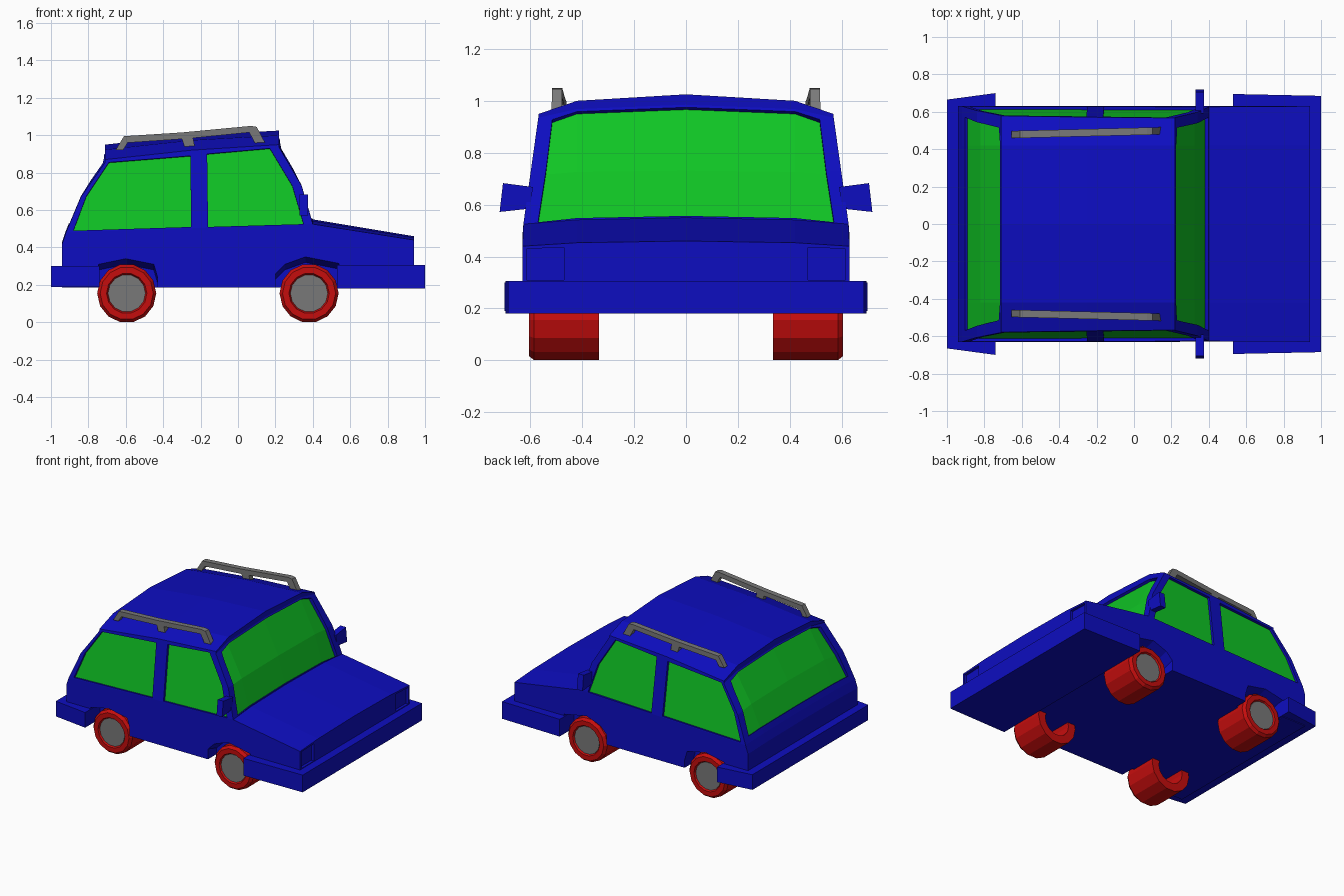
import bpy, bmesh, math
from mathutils import Vector

if "Cube" in bpy.data.objects:
    bpy.data.objects.remove(bpy.data.objects["Cube"])


def material(name, rgb):
    m = bpy.data.materials.new(name)
    m.diffuse_color = (*rgb, 1)
    m.use_nodes = True
    m.node_tree.nodes["Principled BSDF"].inputs["Base Color"].default_value = m.diffuse_color
    return m


BLUE = material("blue_paint", (0.004, 0.004, 0.53))
GREEN = material("green_glass", (0.005, 0.56, 0.018))
RED = material("red_tyre", (0.56, 0.004, 0.004))
GREY = material("dark_grey_metal", (0.19, 0.19, 0.19))


def finish(name, bm, mat):
    bmesh.ops.recalc_face_normals(bm, faces=bm.faces[:])
    me = bpy.data.meshes.new(name)
    bm.to_mesh(me)
    bm.free()
    me.materials.append(mat)
    ob = bpy.data.objects.new(name, me)
    bpy.context.collection.objects.link(ob)
    return ob


def slab(name, polys, direction, lo, hi, mat):
    """Solid made by sweeping a patch of polygons along a direction."""
    bm = bmesh.new()
    d = Vector(direction)
    for p in polys:
        bm.faces.new([bm.verts.new(Vector(v) + d * lo) for v in p])
    bmesh.ops.remove_doubles(bm, verts=bm.verts[:], dist=1e-5)
    out = bmesh.ops.extrude_face_region(bm, geom=bm.faces[:])
    bmesh.ops.translate(bm, vec=d * (hi - lo),
                        verts=[v for v in out["geom"] if isinstance(v, bmesh.types.BMVert)])
    return finish(name, bm, mat)


def side_y(z):
    return min(0.63, 0.63 - 0.14 * (z - 0.5))


def row(x, zc, zs, w=None):
    """Crowned cross-line of the car: centre height zc, edge height zs."""
    w = w or side_y(zs)
    zm = zc - (zc - zs) / 3
    return [(x, -w, zs), (x, -0.42, zm), (x, 0, zc), (x, 0.42, zm), (x, w, zs)]


def quads(rows):
    return [(a[i], a[i + 1], b[i + 1], b[i])
            for a, b in zip(rows, rows[1:]) for i in range(4)]


# body shell: crowned lines from rear sill over the roof to front sill
rows = [row(*r) for r in [
    (-.94, .185, .185), (-.94, .43, .42), (-.92, .49, .48), (-.84, .69, .67),
    (-.71, .905, .855), (-.71, .95, .87), (-.25, 1.0, .92), (.22, 1.025, .95),
    (.22, .985, .935), (.34, .74, .73), (.40, .55, .525), (.94, .46, .44), (.94, .185, .185)]]
polys = quads(rows) + [rows[0] + rows[-1][::-1]]
for e in (0, 4):
    polys.append([rows[i][e] for i in (0, 1, 2, 10, 11, 12)])
    polys.append([rows[i][e] for i in range(2, 11)])
bm = bmesh.new()
for p in polys:
    bm.faces.new([bm.verts.new(v) for v in p])
bmesh.ops.remove_doubles(bm, verts=bm.verts[:], dist=1e-5)
body = finish("body", bm, BLUE)


def cut(cutter):
    cutter.hide_render = True
    cutter.display_type = 'WIRE'
    m = body.modifiers.new(cutter.name, 'BOOLEAN')
    m.operation, m.solver, m.object = 'DIFFERENCE', 'EXACT', cutter


def window(name, polys, direction):
    d = Vector(direction).normalized()
    cut(slab(name + "_cutter", polys, d, -0.03, 0.1, BLUE))
    slab(name, polys, d, -0.04, -0.018, GREEN)


# windscreen and rear window
window("windscreen", quads([row(.225, .975, .925, .515), row(.34, .74, .725, .54),
                            row(.395, .555, .53, .57)]), (.87, 0, .5))
window("rear_window", quads([row(-.715, .895, .845, .515), row(-.835, .69, .665, .545),
                             row(-.905, .53, .52, .57)]), (-.85, 0, .5))

REAR_GLASS = [(-.88, .49), (-.81, .675), (-.69, .855), (-.255, .89), (-.25, .51)]
FRONT_GLASS = [(-.16, .51), (-.165, .9), (.17, .93), (.29, .73), (.35, .525)]
ARCHES = {"front": [(.2, .1), (.2, .26), (.25, .31), (.36, .35), (.54, .315), (.54, .1)],
          "rear": [(-.76, .1), (-.745, .31), (-.6, .34), (-.45, .31), (-.43, .24), (-.43, .1)]}
AXLES = {"front": .38, "rear": -.595}
RAIL = [(-.655, .92), (-.61, .995), (-.3, 1.015), (.07, 1.05), (.1, 1.045), (.15, .95),
        (.095, .95), (.06, 1.015), (-.24, .985), (-.23, .935), (-.285, .935), (-.3, .98),
        (-.59, .96), (-.615, .92)]


def lathe(name, profile, x, s, mat, n=14):
    """Spin a (radius, y) profile about a wheel axle and cap both ends."""
    bm = bmesh.new()
    rings = [[bm.verts.new((x + r * math.sin(math.tau * (k + .5) / n), s * y,
                            .155 - r * math.cos(math.tau * (k + .5) / n)))
              for k in range(n)] for r, y in profile]
    for a, b in zip(rings, rings[1:]):
        for k in range(n):
            bm.faces.new((a[k], a[(k + 1) % n], b[(k + 1) % n], b[k]))
    bm.faces.new(rings[0])
    bm.faces.new(rings[-1])
    return finish(name, bm, mat)


for s, tag in ((-1, "right"), (1, "left")):
    # side windows
    for nm, pts in (("rear", REAR_GLASS), ("front", FRONT_GLASS)):
        window(f"{nm}_side_window_{tag}", [[(x, s * side_y(z), z) for x, z in pts]], (0, s, .14))
    # flared wheel arches, tyres hollow on the inner side, and hubs
    for nm, pts in ARCHES.items():
        cut(slab(f"{nm}_arch_cutter_{tag}", [[(x, s * .63, z) for x, z in pts]],
                 (0, s, .3), -.1, .15, BLUE))
        lathe(f"{nm}_tyre_{tag}", [(.1, .56), (.1, .335), (.158, .335), (.158, .585),
                                   (.142, .605), (.108, .605), (.1, .59)], AXLES[nm], s, RED)
        lathe(f"{nm}_hub_{tag}", [(.1, .57), (.1, .595)], AXLES[nm], s, GREY)
    # headlight recess
    lamp = [(.94, s * .47, .31), (.94, s * .615, .31), (.94, s * .615, .43), (.94, s * .47, .435)]
    cut(slab(f"headlight_cutter_{tag}", [lamp], (1, 0, 0), -.02, .05, BLUE))
    # door mirror
    mirror = [(0, s * .59, .668), (0, s * .705, .683), (0, s * .718, .572), (0, s * .6, .585)]
    slab(f"door_mirror_{tag}", [mirror], (1, 0, 0), .33, .375, BLUE)
    # roof rail, slightly splayed towards the front
    slab(f"roof_rail_{tag}", [[(x, s * .025 * x, z) for x, z in RAIL]], (0, s, 0), .475, .514, GREY)

# bumpers from plan outlines
slab("front_bumper", [[(.53, -.695, 0), (1, -.685, 0), (1, .685, 0), (.53, .695, 0)]],
     (0, 0, 1), .18, .305, BLUE)
slab("rear_bumper", [[(-.74, -.7, 0), (-1, -.665, 0), (-1, .665, 0), (-.74, .7, 0)]],
     (0, 0, 1), .19, .3, BLUE)
